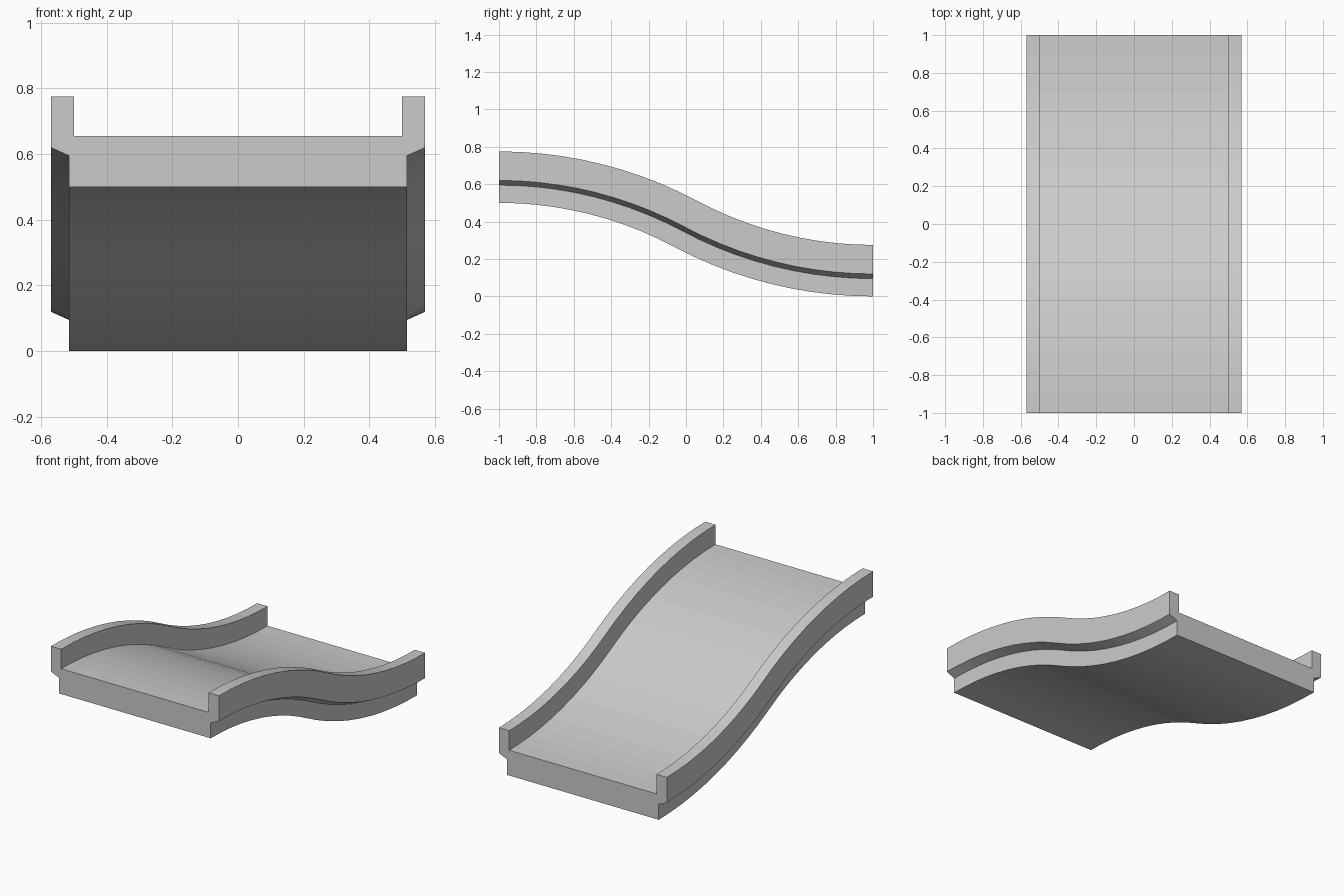
import bpy
import bmesh
from math import sin, cos, asin

cube = bpy.data.objects.get("Cube")
if cube:
    bpy.data.objects.remove(cube, do_unlink=True)

# Single flat grey
grey = bpy.data.materials.new("light_grey")
grey.use_nodes = True
color = (0.6, 0.6, 0.6, 1)
grey.diffuse_color = color
grey.node_tree.nodes["Principled BSDF"].inputs["Base Color"].default_value = color

# Left half of the channel cross-section (x, height), mirrored for the other side
half = [(0.515, 0), (0.515, 0.095), (0.57, 0.12), (0.57, 0.275), (0.5, 0.275), (0.5, 0.155)]
section = half + [(-x, h) for x, h in reversed(half)]

# S-shaped slope: a crest arc followed by a matching valley arc
DECK, DROP, STEPS = 0.14, 0.5, 10
RADIUS = (1 + (DROP / 2) ** 2) / DROP
ANGLE = asin(1 / RADIUS)


def station(i):
    """Return path y, z and tilt angle of the section at step i."""
    if i <= STEPS:
        a = ANGLE * i / STEPS
        return -1 + RADIUS * sin(a), DECK + DROP - RADIUS * (1 - cos(a)), a
    a = ANGLE * (2 * STEPS - i) / STEPS
    return 1 - RADIUS * sin(a), DECK + RADIUS * (1 - cos(a)), a


# Sweep the section square to the path
bm = bmesh.new()
rings = []
for i in range(2 * STEPS + 1):
    y, z, a = station(i)
    rings.append([bm.verts.new((x, y + (h - DECK) * sin(a), z + (h - DECK) * cos(a)))
                  for x, h in section])
n = len(section)
for r, s in zip(rings, rings[1:]):
    for k in range(n):
        bm.faces.new((r[k], r[(k + 1) % n], s[(k + 1) % n], s[k]))

# End caps
bm.faces.new(rings[0])
bm.faces.new(rings[-1])
bmesh.ops.recalc_face_normals(bm, faces=bm.faces[:])

mesh = bpy.data.meshes.new("ramp_track")
bm.to_mesh(mesh)
bm.free()
mesh.materials.append(grey)
ramp = bpy.data.objects.new("ramp_track", mesh)
bpy.context.collection.objects.link(ramp)
